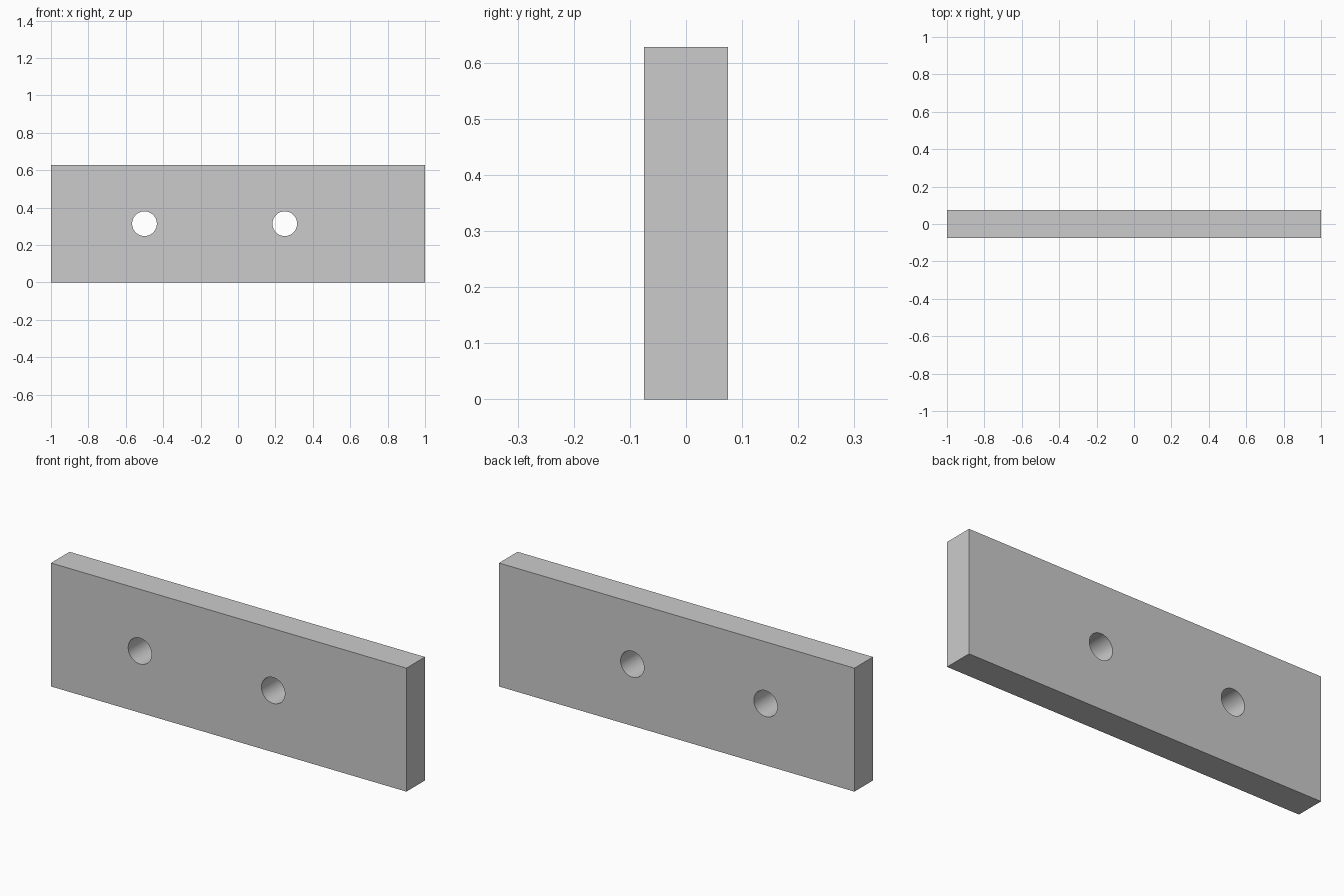
import bpy
import math

if "Cube" in bpy.data.objects:
    bpy.data.objects.remove(bpy.data.objects["Cube"])

LENGTH, DEPTH, HEIGHT = 2.0, 0.149, 0.628
HOLE_RADIUS = 0.066
HOLE_XS = (-0.5, 0.25)

# Flat rectangular plate standing on its long edge
bpy.ops.mesh.primitive_cube_add(size=1, location=(0, 0, HEIGHT / 2))
plate = bpy.context.object
plate.name = "plate"
plate.scale = (LENGTH, DEPTH, HEIGHT)
bpy.ops.object.transform_apply(location=True, rotation=True, scale=True)


def drill_hole(x):
    """Cut a round through-hole along y at mid height."""
    bpy.ops.mesh.primitive_cylinder_add(
        vertices=64, radius=HOLE_RADIUS, depth=DEPTH * 2,
        location=(x, 0, HEIGHT / 2), rotation=(math.pi / 2, 0, 0))
    cutter = bpy.context.object
    cutter.name = "hole_cutter"
    cutter.hide_render = True
    mod = plate.modifiers.new("hole", 'BOOLEAN')
    mod.operation = 'DIFFERENCE'
    mod.solver = 'EXACT'
    mod.object = cutter
    bpy.context.view_layer.objects.active = plate
    bpy.ops.object.modifier_apply(modifier=mod.name)
    bpy.data.objects.remove(cutter)


# Two bolt holes
for hole_x in HOLE_XS:
    drill_hole(hole_x)

# Smooth hole walls, sharp plate edges
bpy.ops.object.select_all(action='DESELECT')
plate.select_set(True)
bpy.context.view_layer.objects.active = plate
bpy.ops.object.shade_smooth_by_angle(angle=math.radians(30))
